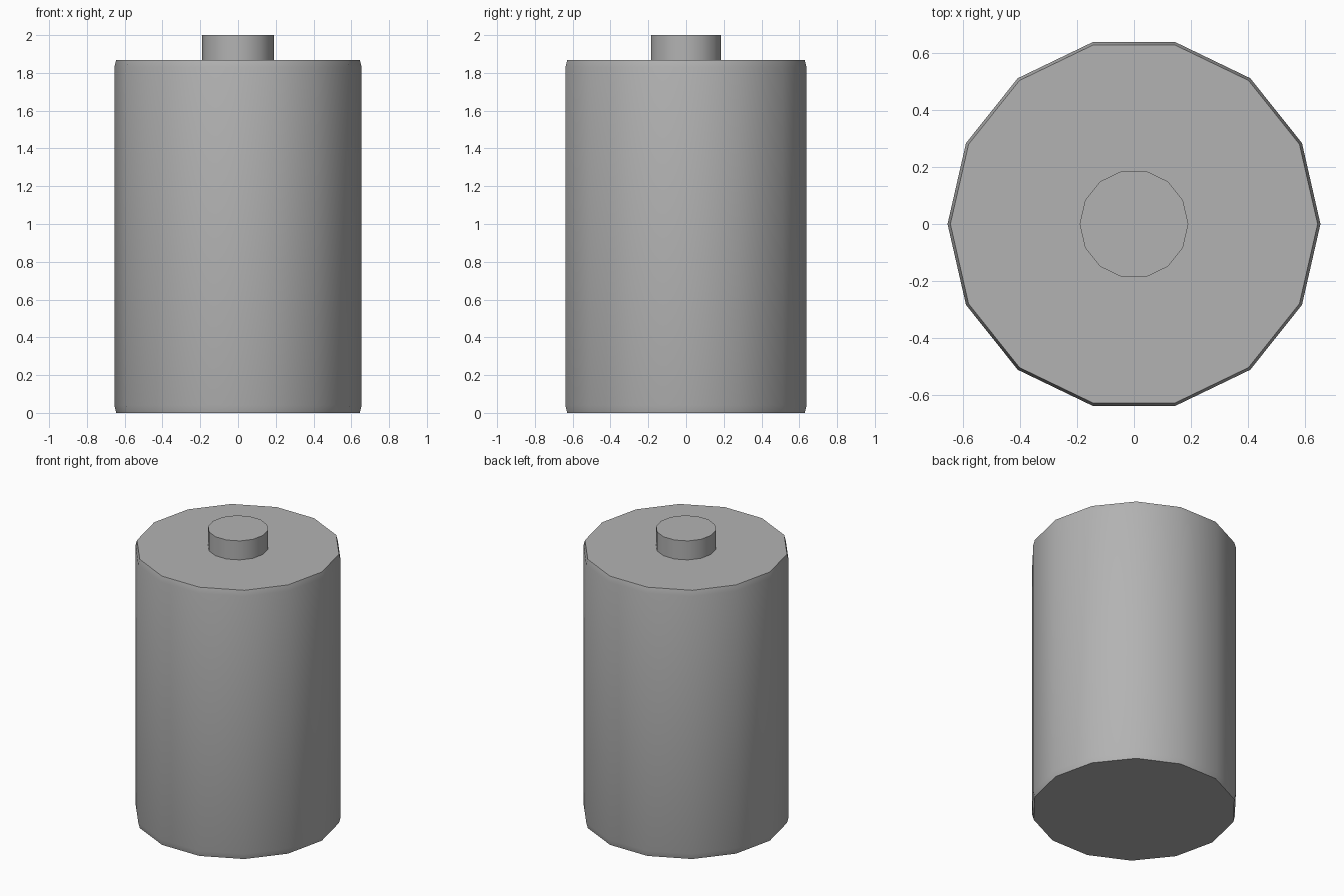
import bpy, bmesh, math

if "Cube" in bpy.data.objects:
    bpy.data.objects.remove(bpy.data.objects["Cube"])

SIDES = 14

# Dark grey casing
grey = bpy.data.materials.new("dark_grey")
grey.diffuse_color = (0.45, 0.45, 0.45, 1)
grey.use_nodes = True
grey.node_tree.nodes["Principled BSDF"].inputs["Base Color"].default_value = grey.diffuse_color


def lathe(name, profile):
    """Closed solid from (radius, z) rings, bottom to top, with flat caps."""
    bm = bmesh.new()
    rings = []
    for r, z in profile:
        rings.append([bm.verts.new((r * math.cos(math.tau * i / SIDES),
                                    r * math.sin(math.tau * i / SIDES), z))
                      for i in range(SIDES)])
    for low, high in zip(rings, rings[1:]):
        for i in range(SIDES):
            j = (i + 1) % SIDES
            bm.faces.new((low[i], low[j], high[j], high[i]))
    bm.faces.new(rings[0][::-1])
    bm.faces.new(rings[-1])
    mesh = bpy.data.meshes.new(name)
    bm.to_mesh(mesh)
    bm.free()
    mesh.materials.append(grey)
    obj = bpy.data.objects.new(name, mesh)
    bpy.context.collection.objects.link(obj)
    # Smooth sides, sharp cap rims
    bpy.ops.object.select_all(action='DESELECT')
    obj.select_set(True)
    bpy.context.view_layer.objects.active = obj
    bpy.ops.object.shade_smooth_by_angle(angle=math.radians(30))
    return obj


# Cell body with slightly tapered rims
lathe("battery_body", [(0.645, 0), (0.655, 0.04), (0.655, 1.83), (0.645, 1.868)])

# Raised contact on top
lathe("top_terminal", [(0.191, 1.868), (0.191, 2.0)])
